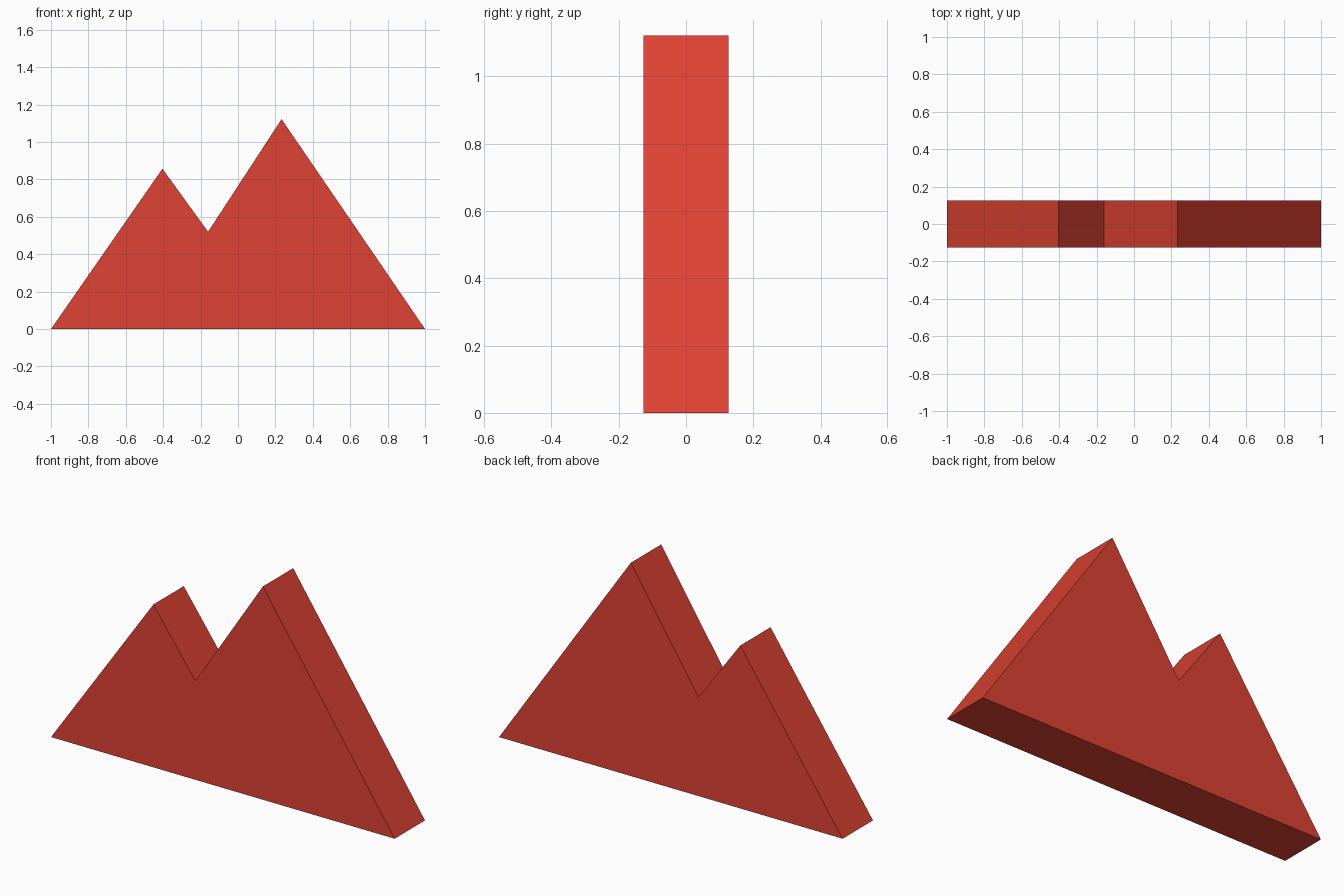
import bpy
import bmesh

if "Cube" in bpy.data.objects:
    bpy.data.objects.remove(bpy.data.objects["Cube"])

HALF_DEPTH = 0.126

# Twin-peak silhouette in the x-z plane
PROFILE = [(-1.0, 0.0), (1.0, 0.0), (0.233, 1.122), (-0.16, 0.52), (-0.404, 0.857)]

red = bpy.data.materials.new("red")
red.diffuse_color = (0.74, 0.055, 0.033, 1.0)
red.use_nodes = True
red.node_tree.nodes["Principled BSDF"].inputs["Base Color"].default_value = red.diffuse_color

# Extrude the silhouette from front to back
bm = bmesh.new()
front = bm.faces.new([bm.verts.new((x, -HALF_DEPTH, z)) for x, z in PROFILE])
result = bmesh.ops.extrude_face_region(bm, geom=[front], use_keep_orig=True)
back = [v for v in result["geom"] if isinstance(v, bmesh.types.BMVert)]
bmesh.ops.translate(bm, verts=back, vec=(0, 2 * HALF_DEPTH, 0))
bmesh.ops.recalc_face_normals(bm, faces=bm.faces)

mesh = bpy.data.meshes.new("twin_peak_mountain")
bm.to_mesh(mesh)
bm.free()
mesh.materials.append(red)

mountain = bpy.data.objects.new("twin_peak_mountain", mesh)
bpy.context.collection.objects.link(mountain)
